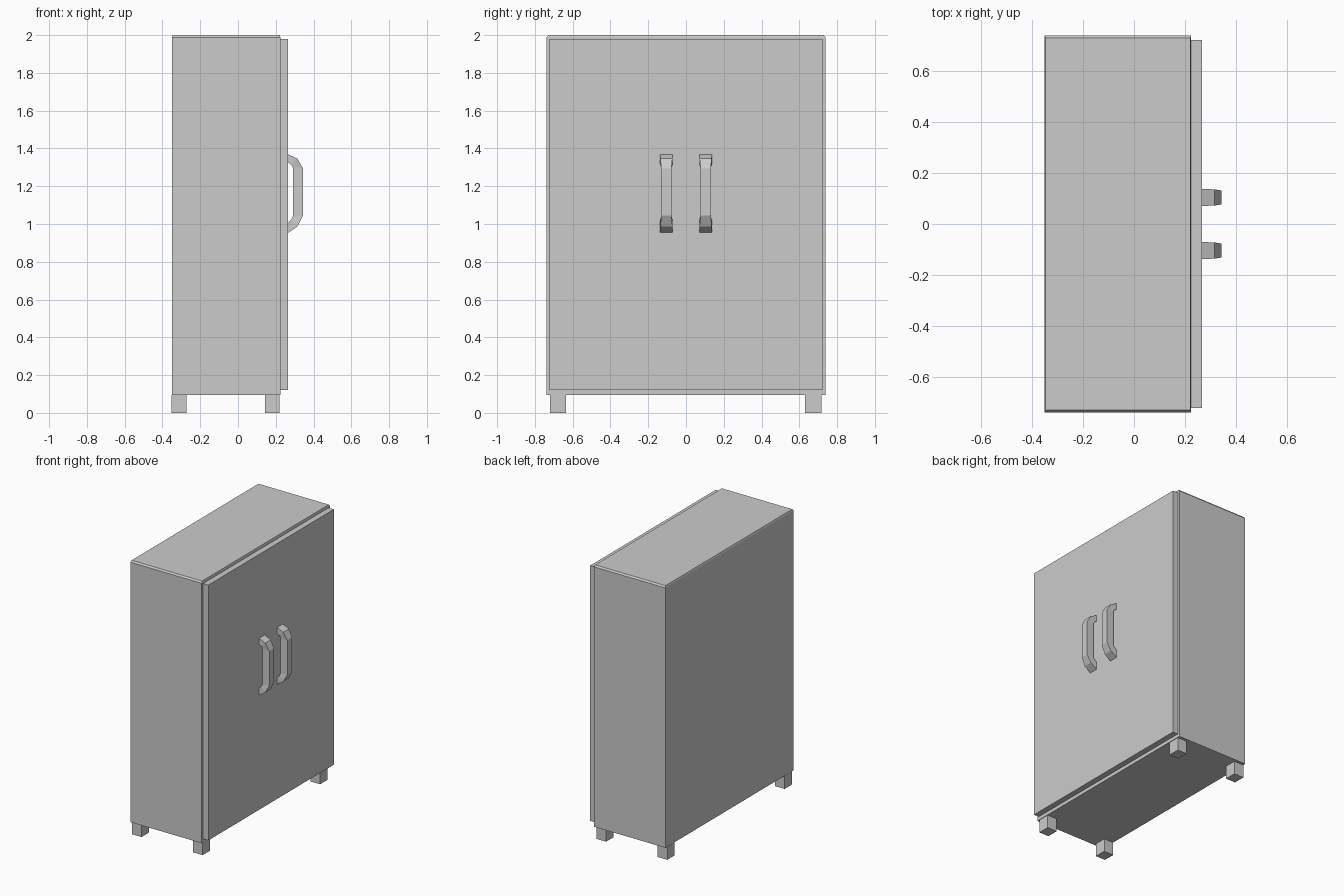
import bpy, bmesh

if "Cube" in bpy.data.objects:
    bpy.data.objects.remove(bpy.data.objects["Cube"])


def make_object(name, verts, faces):
    mesh = bpy.data.meshes.new(name)
    mesh.from_pydata(verts, [], faces)
    bm = bmesh.new()
    bm.from_mesh(mesh)
    bmesh.ops.recalc_face_normals(bm, faces=bm.faces)
    bm.to_mesh(mesh)
    bm.free()
    obj = bpy.data.objects.new(name, mesh)
    bpy.context.collection.objects.link(obj)
    return obj


def loft(name, rings):
    """Skin a series of four-sided rings and cap both ends."""
    verts = [v for ring in rings for v in ring]
    faces = [(0, 1, 2, 3), tuple(range(len(verts) - 4, len(verts)))]
    for r in range(len(rings) - 1):
        for i in range(4):
            a, b = r * 4 + i, r * 4 + (i + 1) % 4
            faces.append((a, b, b + 4, a + 4))
    return make_object(name, verts, faces)


def rect(x0, x1, y, z):
    return [(x0, -y, z), (x1, -y, z), (x1, y, z), (x0, y, z)]


def box(name, x0, x1, y0, y1, z0, z1):
    return loft(name, [[(x0, y0, z), (x1, y0, z), (x1, y1, z), (x0, y1, z)]
                       for z in (z0, z1)])


# Cabinet body with a narrow chamfer around the top
loft("cabinet_body", [rect(-0.35, 0.224, 0.738, 0.095),
                      rect(-0.35, 0.224, 0.738, 1.988),
                      rect(-0.346, 0.221, 0.729, 2.0)])

# Door panel
box("door_panel", 0.224, 0.266, -0.722, 0.722, 0.12, 1.98)

# Four square feet
for x, end in ((-0.312, "back"), (0.181, "front")):
    for y, side in ((-0.677, "left"), (0.674, "right")):
        box(f"{end}_{side}_foot", x - 0.039, x + 0.039,
            y - 0.043, y + 0.043, 0.0, 0.095)

# Angular handles: outer x, outer z, inner x, inner z, half width
stations = [(0.265, 1.369, 0.265, 1.326, 0.033),
            (0.315, 1.346, 0.281, 1.315, 0.032),
            (0.344, 1.294, 0.290, 1.300, 0.027),
            (0.344, 1.044, 0.290, 1.040, 0.027),
            (0.315, 0.987, 0.281, 1.022, 0.032),
            (0.265, 0.953, 0.265, 1.008, 0.033)]
for y, side in ((-0.104, "left"), (0.104, "right")):
    loft(f"{side}_handle", [[(xo, y - w, zo), (xo, y + w, zo),
                             (xi, y + w, zi), (xi, y - w, zi)]
                            for xo, zo, xi, zi, w in stations])
